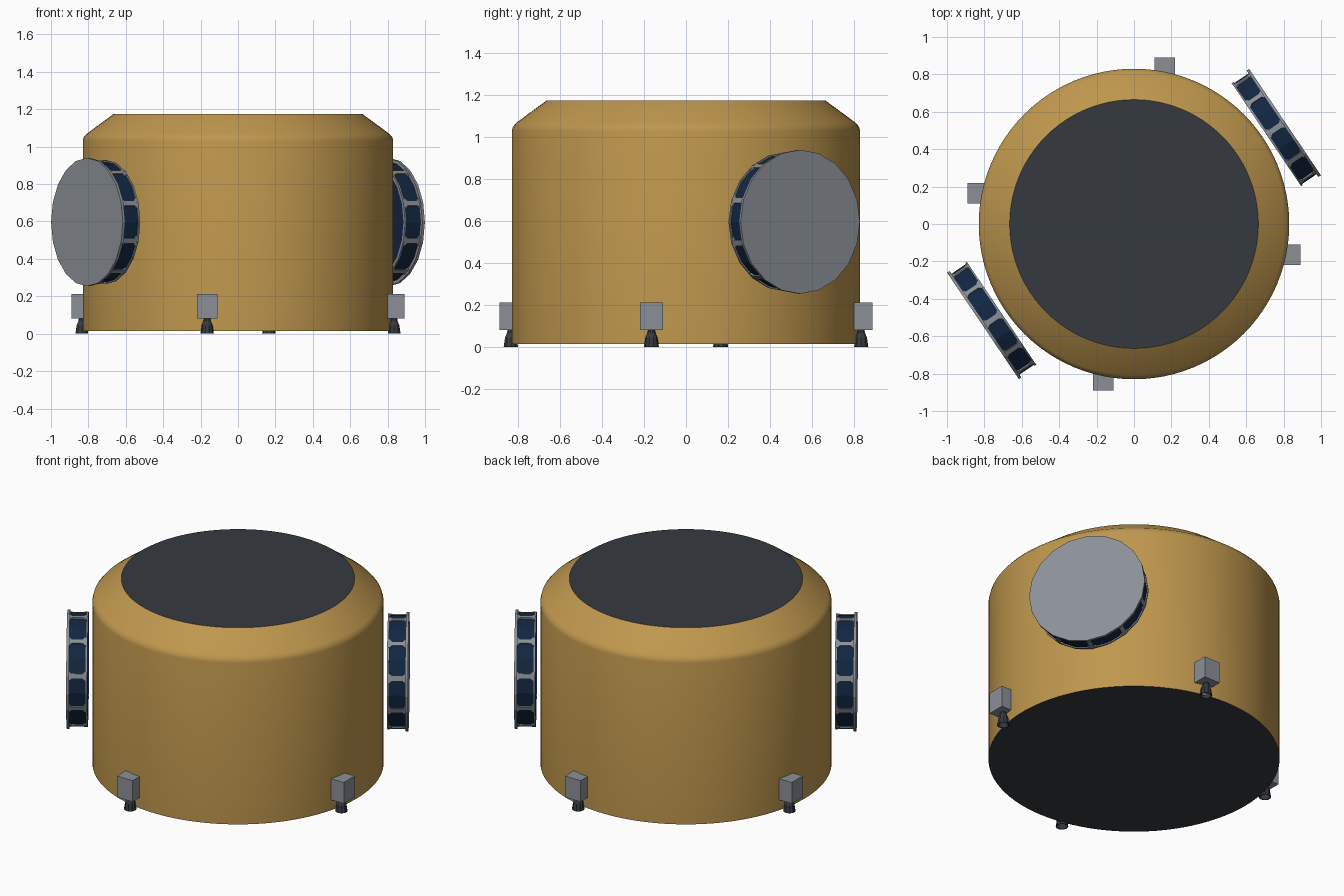
import bpy, bmesh
from math import cos, sin, pi, radians
from mathutils import Matrix

if "Cube" in bpy.data.objects:
    bpy.data.objects.remove(bpy.data.objects["Cube"])


def material(name, rgb):
    m = bpy.data.materials.new(name)
    m.use_nodes = True
    m.diffuse_color = (*rgb, 1)
    m.node_tree.nodes["Principled BSDF"].inputs["Base Color"].default_value = (*rgb, 1)
    return m


GOLD = material("gold foil", (0.52, 0.31, 0.075))
DARK = material("dark charcoal", (0.036, 0.042, 0.05))
GREY = material("light grey", (0.26, 0.28, 0.31))
BLUE = material("navy blue", (0.006, 0.02, 0.055))


def finish(name, bm, mats, matrix=Matrix(), smooth=None):
    bmesh.ops.recalc_face_normals(bm, faces=bm.faces)
    mesh = bpy.data.meshes.new(name)
    bm.to_mesh(mesh)
    bm.free()
    for m in mats:
        mesh.materials.append(m)
    ob = bpy.data.objects.new(name, mesh)
    bpy.context.collection.objects.link(ob)
    ob.matrix_world = matrix
    if smooth:
        bpy.ops.object.select_all(action="DESELECT")
        ob.select_set(True)
        bpy.context.view_layer.objects.active = ob
        bpy.ops.object.shade_smooth_by_angle(angle=radians(smooth))
    return ob


def lathe(profile, sides, caps=True, closed=False):
    """Spin (radius, height) points about z."""
    bm = bmesh.new()
    rings = [[bm.verts.new((r * cos(2 * pi * i / sides), r * sin(2 * pi * i / sides), z))
              for i in range(sides)] for r, z in profile]
    pairs = list(zip(rings, rings[1:]))
    if closed:
        pairs.append((rings[-1], rings[0]))
    for a, b in pairs:
        for i in range(sides):
            j = (i + 1) % sides
            bm.faces.new((a[i], a[j], b[j], b[i]))
    if caps and not closed:
        bm.faces.new(rings[0][::-1])
        bm.faces.new(rings[-1])
    return bm


# Main body: gold drum with a chamfered shoulder, dark top and base
bm = lathe([(0.83, 0.015), (0.83, 1.03), (0.825, 1.05), (0.81, 1.068), (0.665, 1.175)], 96)
bmesh.ops.recalc_face_normals(bm, faces=bm.faces)
for f in bm.faces:
    f.material_index = int(abs(f.normal.z) > 0.95)
finish("body", bm, [GOLD, DARK], smooth=35)

# Four thruster pods, each a box with a bell nozzle below
bell = [(0.016, 0.085), (0.019, 0.068), (0.029, 0.045), (0.036, 0.0), (0.031, 0.0), (0.012, 0.06)]
for k in range(4):
    turn = Matrix.Rotation(k * pi / 2, 4, "Z")
    bm = bmesh.new()
    bmesh.ops.create_cube(bm, size=1, matrix=Matrix.Diagonal((0.11, 0.11, 0.133, 1)))
    finish(f"thruster_box_{k + 1}", bm, [GREY], turn @ Matrix.Translation((-0.165, -0.835, 0.147)))
    finish(f"thruster_nozzle_{k + 1}", lathe(bell, 10), [DARK],
           turn @ Matrix.Translation((-0.165, -0.835, 0)))

# Rib outline, widened at both ends: (half width, height)
RIB = [(0.028, 0.008), (0.028, 0.015), (0.014, 0.027), (0.014, 0.09), (0.028, 0.102), (0.028, 0.108)]


def ribs(count):
    bm = bmesh.new()
    outline = RIB + [(-w, h) for w, h in reversed(RIB)]
    for k in range(count):
        face = bm.faces.new([bm.verts.new((0.3, w, h)) for w, h in outline])
        out = bmesh.ops.extrude_face_region(bm, geom=[face])["geom"]
        moved = [v for v in out if isinstance(v, bmesh.types.BMVert)]
        bmesh.ops.translate(bm, vec=(0.03, 0, 0), verts=moved)
        verts = list({*face.verts, *moved})
        bmesh.ops.rotate(bm, verts=verts, matrix=Matrix.Rotation(2 * pi * k / count, 3, "Z"))
    return bm


# Two folded round arrays on opposite sides
for side, angle in (("left", 34), ("right", 214)):
    place = (Matrix.Rotation(radians(angle), 4, "Z") @ Matrix.Translation((0.854, 0, 0.597))
             @ Matrix.Rotation(pi / 2, 4, "Y"))
    finish(f"{side}_array_stack", lathe([(0.325, 0.003), (0.325, 0.106)], 20), [BLUE], place)
    finish(f"{side}_array_inner_rim",
           lathe([(0.316, 0.0), (0.332, 0.0), (0.332, 0.01), (0.316, 0.01)], 20, closed=True),
           [GREY], place)
    finish(f"{side}_array_ribs", ribs(10), [GREY], place)
    finish(f"{side}_array_cover", lathe([(0.343, 0.104), (0.343, 0.12)], 20), [GREY], place)
